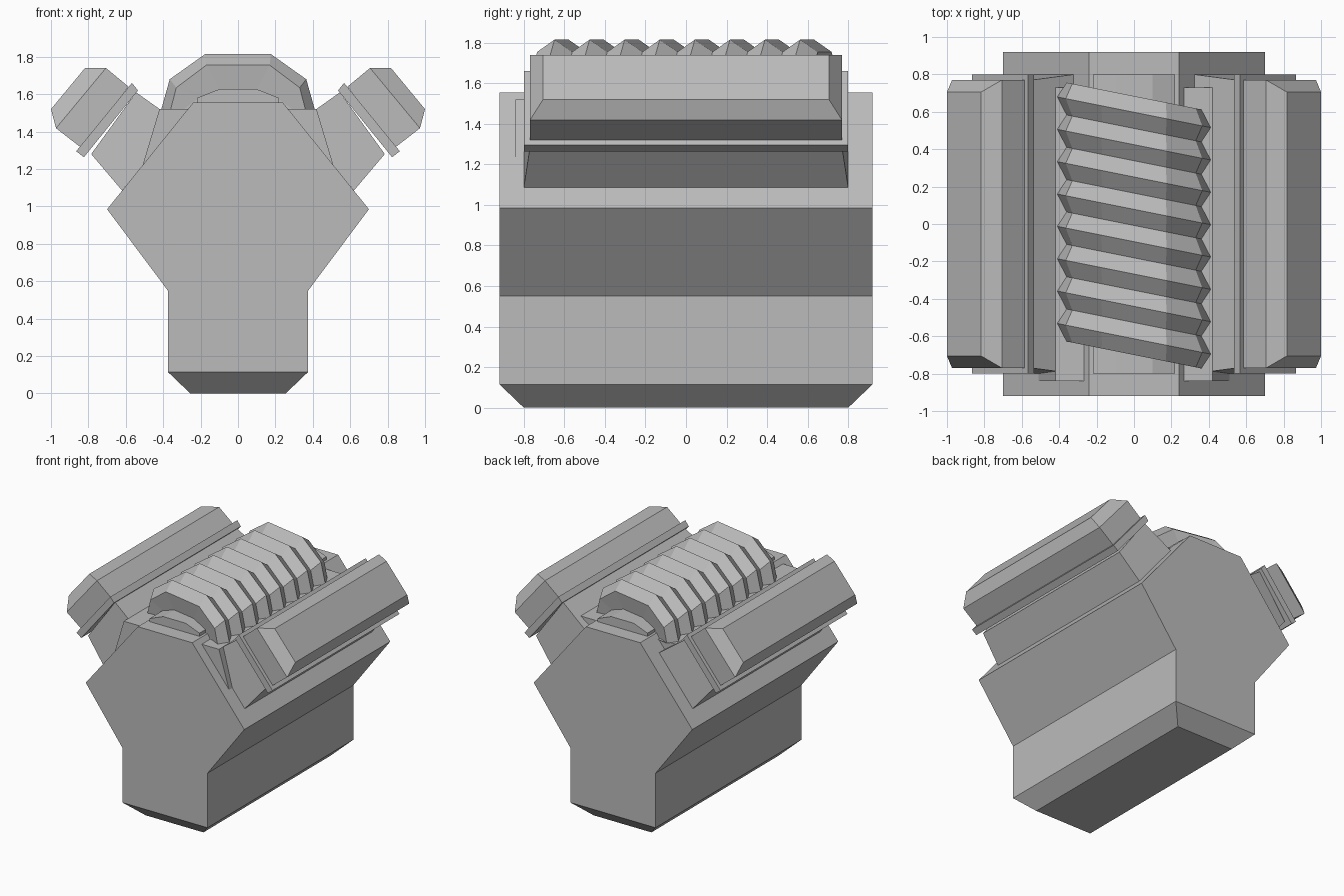
import bpy, bmesh

if "Cube" in bpy.data.objects:
    bpy.data.objects.remove(bpy.data.objects["Cube"], do_unlink=True)

metal = bpy.data.materials.new("grey_metal")
metal.use_nodes = True
GREY = (0.5, 0.5, 0.5, 1)
metal.diffuse_color = GREY
metal.node_tree.nodes["Principled BSDF"].inputs["Base Color"].default_value = GREY


def loft(name, rings, cap=True):
    """Join equal-length closed rings of points with faces."""
    bm = bmesh.new()
    loops = [[bm.verts.new(p) for p in ring] for ring in rings]
    n = len(rings[0])
    for a, b in zip(loops, loops[1:]):
        for i in range(n):
            j = (i + 1) % n
            bm.faces.new((a[i], a[j], b[j], b[i]))
    if cap:
        bm.faces.new(loops[0])
        bm.faces.new(loops[-1])
    bmesh.ops.recalc_face_normals(bm, faces=bm.faces)
    mesh = bpy.data.meshes.new(name)
    bm.to_mesh(mesh)
    bm.free()
    mesh.materials.append(metal)
    obj = bpy.data.objects.new(name, mesh)
    bpy.context.collection.objects.link(obj)
    return obj


def prism(name, profile, y0, y1):
    return loft(name, [[(x, y, z) for x, z in profile] for y in (y0, y1)])


def mirrored(half):
    return half + [(-x, z) for x, z in reversed(half)]


def bank_part(name, side, layers):
    """Stack of rectangles: upper corner, lower corner, half length."""
    rings = []
    for (xa, za), (xb, zb), h in layers:
        rings.append([(side * xa, -h, za), (side * xa, h, za),
                      (side * xb, h, zb), (side * xb, -h, zb)])
    return loft(name, rings)


# Engine block with a bevelled sump
prism("engine_block", mirrored([(0.375, 0.115), (0.375, 0.55), (0.70, 0.985), (0.24, 1.555)]), -0.92, 0.92)
loft("sump", [[(-x, -y, z), (x, -y, z), (x, y, z), (-x, y, z)]
              for x, y, z in ((0.255, 0.80, 0), (0.375, 0.92, 0.115))])

# Cylinder banks on both sides
for side, label in ((1, "left"), (-1, "right")):
    bank_part(label + "_cylinder_head", side, [
        ((0.32, 1.45), (0.62, 1.085), 0.80),
        ((0.545, 1.61), (0.785, 1.28), 0.77)])
    bank_part(label + "_head_gasket", side, [
        ((0.535, 1.62), (0.824, 1.263), 0.80),
        ((0.567, 1.66), (0.865, 1.295), 0.80)])
    bank_part(label + "_valve_cover", side, [
        ((0.585, 1.64), (0.84, 1.315), 0.77),
        ((0.706, 1.74), (0.973, 1.418), 0.77),
        ((0.818, 1.74), (1.0, 1.52), 0.705)])
    flange = [(0.26, 1.52), (0.42, 1.52), (0.51, 1.22), (0.30, 1.22)]
    prism(label + "_intake_flange", [(side * x, z) for x, z in flange], -0.84, 0.73)

# Low plenum in the valley between the banks
plenum = mirrored([(0.22, 1.53), (0.22, 1.58), (0.10, 1.627)])
prism("plenum", plenum, -0.80, 0.80)

# Ribbed intake cover: crest and valley arches, slanted across the engine
crest = mirrored([(0.41, 1.52), (0.365, 1.68), (0.175, 1.815)])
valley = mirrored([(0.36, 1.52), (0.33, 1.635), (0.17, 1.755)])
inner = mirrored([(0.29, 1.52), (0.21, 1.58), (0.10, 1.625)])
RIBS, PITCH, SLANT = 8, 0.173, 0.2


def slanted(profile, y):
    return [(x, y - SLANT * x, z) for x, z in profile]


start = -RIBS * PITCH / 2 - 0.008
rings = [slanted(inner, start + 0.02)]
for i in range(2 * RIBS + 1):
    rings.append(slanted(crest if i % 2 else valley, start + i * PITCH / 2))
rings.append(slanted(inner, start + RIBS * PITCH - 0.02))
loft("ribbed_intake_cover", rings)
